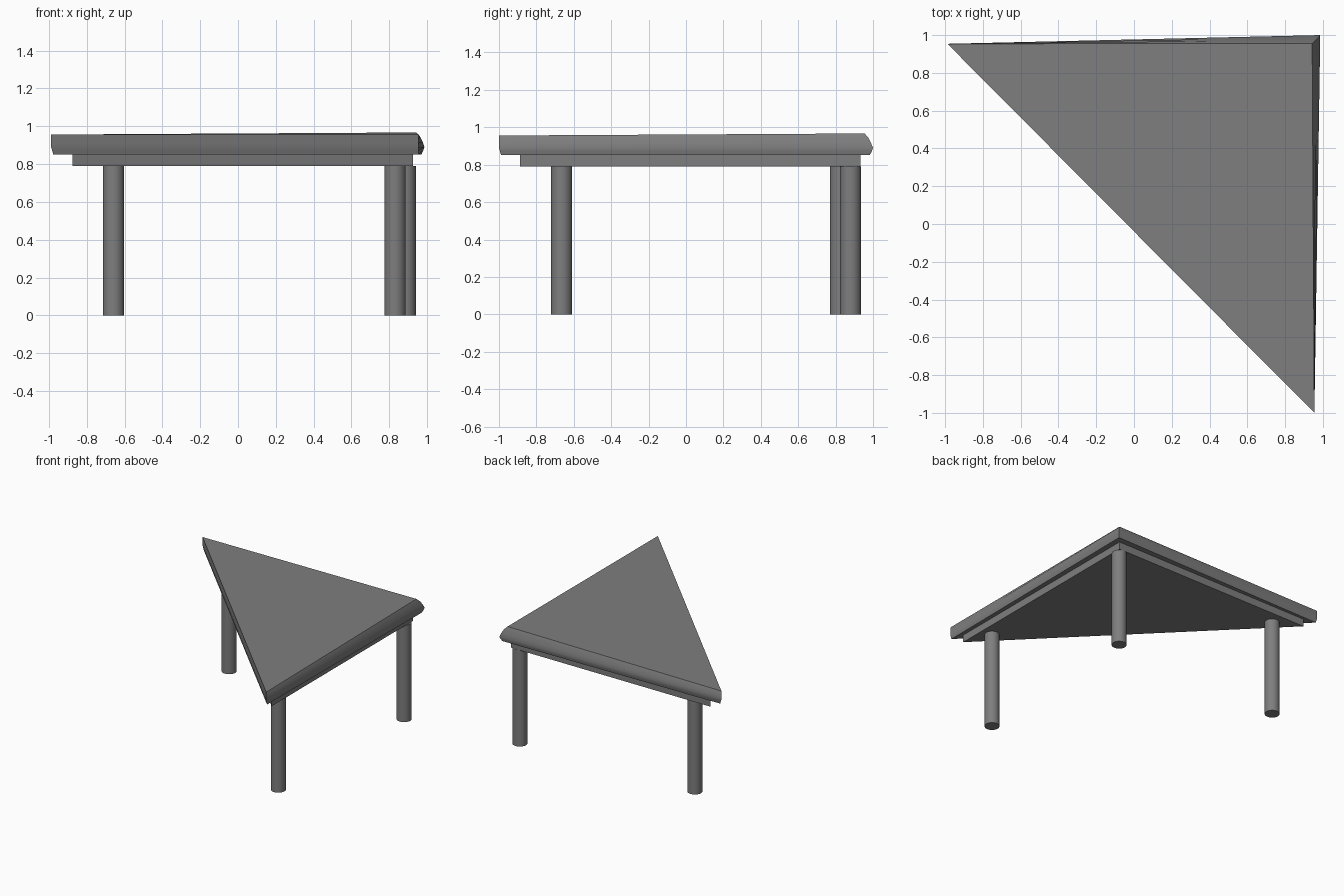
import bpy, bmesh

if "Cube" in bpy.data.objects:
    bpy.data.objects.remove(bpy.data.objects["Cube"])

# Dark grey finish for every part
dark = bpy.data.materials.new("dark_grey")
dark.diffuse_color = (0.21, 0.21, 0.21, 1)
dark.use_nodes = True
dark.node_tree.nodes["Principled BSDF"].inputs["Base Color"].default_value = dark.diffuse_color


def loft(name, rings):
    """Solid through a stack of three-cornered rings, bottom to top."""
    bm = bmesh.new()
    vs = [[bm.verts.new(p) for p in ring] for ring in rings]
    bm.faces.new(vs[0])
    bm.faces.new(vs[-1])
    for lo, hi in zip(vs, vs[1:]):
        for i in range(3):
            j = (i + 1) % 3
            bm.faces.new((lo[i], lo[j], hi[j], hi[i]))
    bmesh.ops.recalc_face_normals(bm, faces=bm.faces)
    me = bpy.data.meshes.new(name)
    bm.to_mesh(me)
    bm.free()
    ob = bpy.data.objects.new(name, me)
    bpy.context.collection.objects.link(ob)
    return ob


def finish(ob, smooth=True):
    ob.data.materials.append(dark)
    if smooth:
        bpy.ops.object.select_all(action='DESELECT')
        bpy.context.view_layer.objects.active = ob
        ob.select_set(True)
        bpy.ops.object.shade_smooth_by_angle(angle=0.6)


# Triangular top: rounded nose on the two straight sides, flat long side.
# Profile rows: corner x, corner y, tip length, corner z, tip z
profile = [(0.970, 0.982, 0.977, 0.851, 0.851),
           (0.980, 0.994, 0.983, 0.872, 0.872),
           (0.986, 1.000, 0.988, 0.890, 0.890),
           (0.976, 0.988, 0.988, 0.918, 0.912),
           (0.963, 0.974, 0.988, 0.945, 0.935),
           (0.943, 0.955, 0.988, 0.967, 0.956)]
rings = [[(-t, 0.954, zt), (0.955, -t - 0.012, zt), (bx, by, zb)]
         for bx, by, t, zb, zt in profile]
finish(loft("table_top", rings))

# Apron slab under the top
finish(loft("apron", [[(-0.874, 0.933, z), (0.925, -0.887, z), (0.925, 0.933, z)]
                      for z in (0.79, 0.851)]), smooth=False)

# Three round legs
legs = {"left_leg": (-0.658, 0.825), "front_leg": (0.83, -0.665), "corner_leg": (0.884, 0.88)}
for name, (x, y) in legs.items():
    bpy.ops.mesh.primitive_cylinder_add(vertices=32, radius=0.056, depth=0.79,
                                        location=(x, y, 0.395))
    leg = bpy.context.object
    leg.name = name
    finish(leg)
